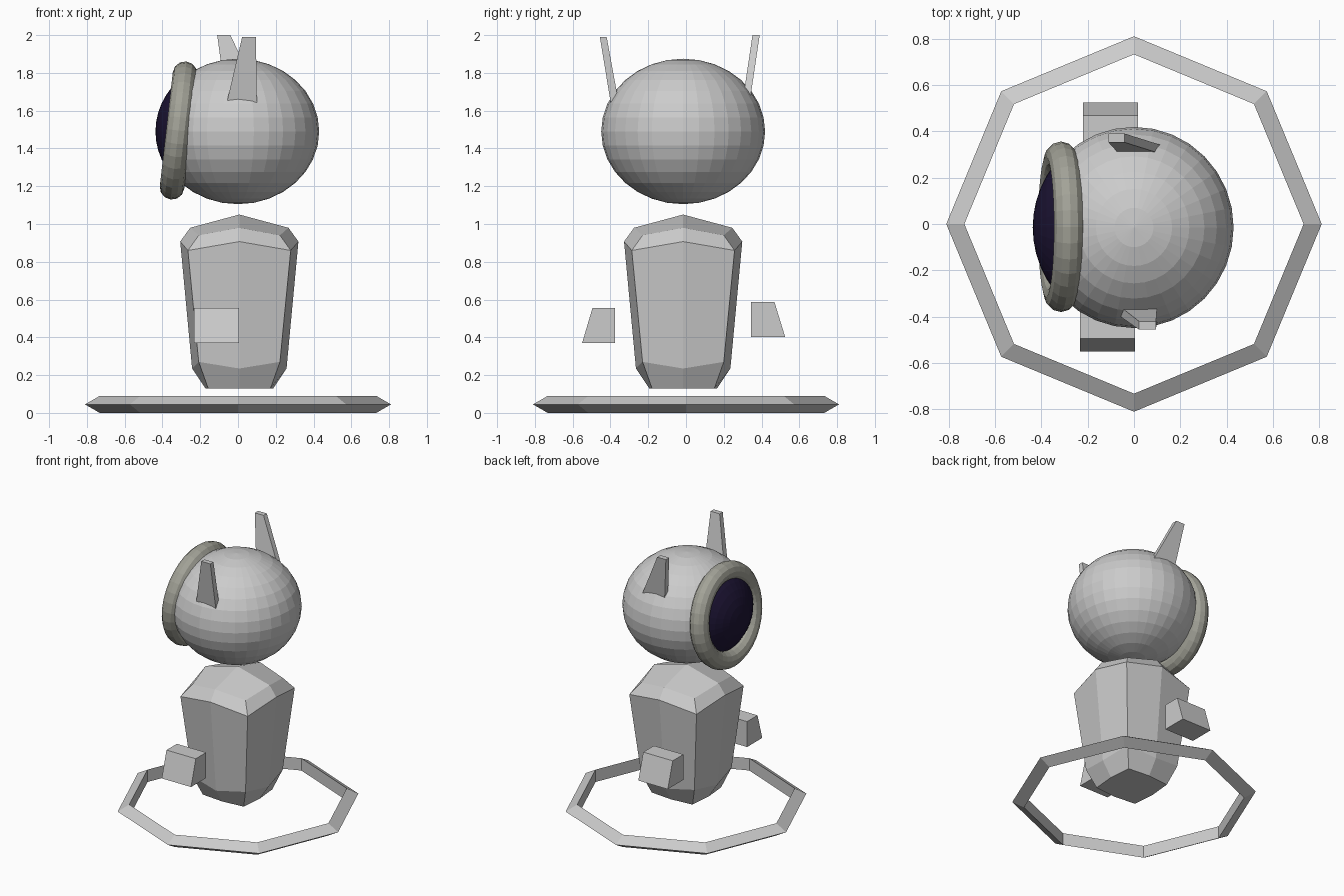
import bpy, bmesh, math
from mathutils import Matrix

if "Cube" in bpy.data.objects:
    bpy.data.objects.remove(bpy.data.objects["Cube"])


def add_object(name, bm, mat=None):
    bmesh.ops.recalc_face_normals(bm, faces=bm.faces)
    mesh = bpy.data.meshes.new(name)
    bm.to_mesh(mesh)
    bm.free()
    obj = bpy.data.objects.new(name, mesh)
    bpy.context.collection.objects.link(obj)
    if mat:
        mesh.materials.append(mat)
    return obj


def material(name, color):
    m = bpy.data.materials.new(name)
    m.diffuse_color = color
    m.use_nodes = True
    m.node_tree.nodes["Principled BSDF"].inputs["Base Color"].default_value = m.diffuse_color
    return m


def loft(bm, rings, close_ends=True):
    """Skin a list of vertex rings."""
    n = len(rings[0])
    vs = [[bm.verts.new(p) for p in r] for r in rings]
    for a, b in zip(vs, vs[1:]):
        for i in range(n):
            j = (i + 1) % n
            bm.faces.new((a[i], a[j], b[j], b[i]))
    if close_ends:
        bm.faces.new(vs[0][::-1])
        bm.faces.new(vs[-1])
    return vs


def block(name, bottom, top):
    """Tapered block; each end is (x0, x1, y0, y1, z)."""
    bm = bmesh.new()
    loft(bm, [[(x0, y0, z), (x1, y0, z), (x1, y1, z), (x0, y1, z)]
              for x0, x1, y0, y1, z in (bottom, top)])
    return add_object(name, bm)


def torus(name, major, minor, seg, sides, matrix, mat=None):
    bm = bmesh.new()
    rings = []
    for i in range(seg + 1):
        a = math.tau * i / seg
        ring = []
        for k in range(sides):
            t = math.tau * k / sides
            r = major + minor * math.cos(t)
            ring.append((r * math.cos(a), r * math.sin(a), minor * math.sin(t)))
        rings.append(ring)
    loft(bm, rings, False)
    bmesh.ops.remove_doubles(bm, verts=bm.verts, dist=1e-5)
    bmesh.ops.transform(bm, matrix=matrix, verts=bm.verts)
    return add_object(name, bm, mat)


glass = material("dark_glass", (0.012, 0.007, 0.035, 1))
trim = material("rim_grey", (0.36, 0.36, 0.31, 1))

# Floating base ring: octagon with a triangular section
torus("base_ring", 0.758, 0.052, 8, 3, Matrix.Translation((0, 0, 0.045)))

# Torso: bulged, tapered square with chamfered top and bottom
CX, CY = 0.007, -0.015
levels = [  # side-middle radius, z, corner offset, z
    (0.18, 0.13, 0.165, 0.13),
    (0.25, 0.235, 0.215, 0.27),
    (0.313, 0.907, 0.272, 0.86),
    (0.26, 0.98, 0.215, 0.94),
]
rings = []
for m, zm, c, zc in levels:
    ring = []
    for i in range(4):
        co, si = round(math.cos(i * math.pi / 2)), round(math.sin(i * math.pi / 2))
        ring.append((CX + m * co, CY + m * si, zm))
        ring.append((CX + c * (co - si), CY + c * (si + co), zc))
    rings.append(ring)
bm = bmesh.new()
vs = loft(bm, rings, False)
bm.faces.new(vs[0][::-1])
apex = bm.verts.new((CX, CY, 1.05))
for i in range(0, 8, 2):
    bm.faces.new((vs[-1][i], vs[-1][i + 1], vs[-1][(i + 2) % 8], apex))
add_object("torso", bm)

# Head
bm = bmesh.new()
bmesh.ops.create_uvsphere(bm, u_segments=32, v_segments=16, radius=1)
head_place = Matrix.Translation((0, -0.015, 1.49))
bmesh.ops.transform(bm, matrix=head_place @ Matrix.Diagonal((0.43, 0.434, 0.385, 1)), verts=bm.verts)
add_object("head", bm)

# Dark face lens: cap of a slightly larger ellipsoid facing -x
bm = bmesh.new()
bmesh.ops.create_uvsphere(bm, u_segments=32, v_segments=24, radius=1)
bmesh.ops.transform(bm, matrix=Matrix.Rotation(-math.pi / 2, 4, 'Y'), verts=bm.verts)
bmesh.ops.delete(bm, geom=[v for v in bm.verts if v.co.x > -0.68], context='VERTS')
bmesh.ops.transform(bm, matrix=head_place @ Matrix.Diagonal((0.437, 0.441, 0.392, 1)), verts=bm.verts)
add_object("face_lens", bm, glass)

# Tilted rim around the lens
tilt = Matrix.Rotation(math.radians(-90 + 6.5), 4, 'Y')
torus("face_rim", 0.303, 0.065, 32, 12, Matrix.Translation((-0.315, -0.012, 1.495)) @ tilt, trim)

# Ears: thin tapered blades leaning outwards
block("front_ear", (-0.065, 0.10, -0.395, -0.352, 1.62), (0.022, 0.095, -0.456, -0.42, 1.99))
block("back_ear", (-0.06, 0.135, 0.297, 0.335, 1.63), (-0.11, -0.04, 0.352, 0.39, 2.0))

# Floating arm stubs, sloped on the outer side
block("front_arm", (-0.232, 0.005, -0.55, -0.375, 0.37), (-0.232, 0.005, -0.495, -0.375, 0.556))
block("back_arm", (-0.22, 0.018, 0.345, 0.525, 0.402), (-0.22, 0.018, 0.345, 0.468, 0.588))
